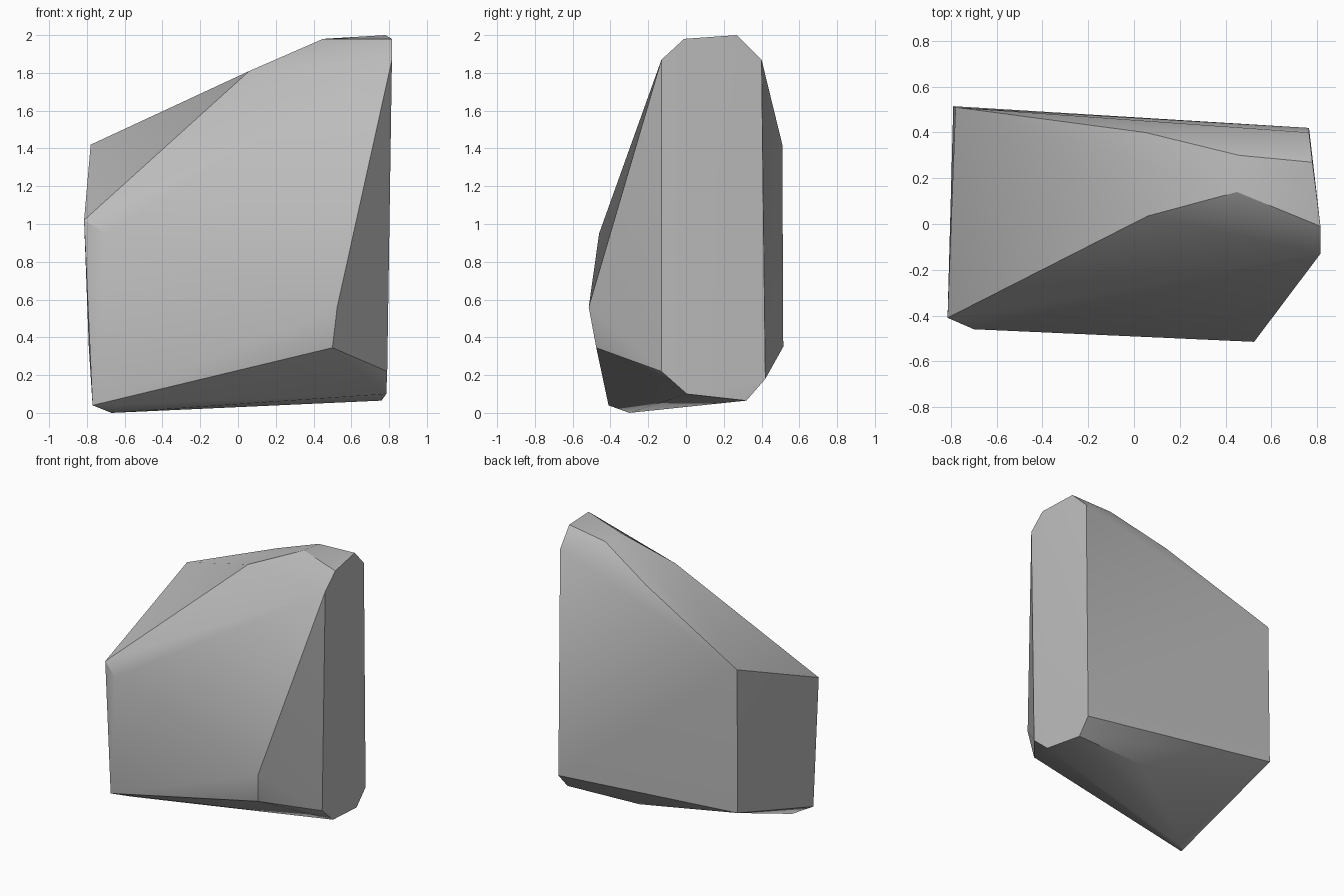
import bpy
import bmesh
import math
from mathutils import Vector

default_cube = bpy.data.objects.get("Cube")
if default_cube:
    bpy.data.objects.remove(default_cube, do_unlink=True)


def make_material(name, color):
    material = bpy.data.materials.new(name)
    material.use_nodes = True
    material.diffuse_color = color
    material.node_tree.nodes["Principled BSDF"].inputs["Base Color"].default_value = color
    return material


def make_boulder(name, corner_groups, material):
    """Wrap the chipped corners in one convex stone and clean up flat facets."""
    bm = bmesh.new()
    for group in corner_groups:
        for corner in group:
            bm.verts.new(Vector(corner))
    bmesh.ops.convex_hull(bm, input=bm.verts[:])
    loose = [vert for vert in bm.verts if not vert.link_faces]
    bmesh.ops.delete(bm, geom=loose, context="VERTS")
    bmesh.ops.dissolve_limit(bm, angle_limit=math.radians(1.5),
                             verts=bm.verts[:], edges=bm.edges[:])
    bmesh.ops.recalc_face_normals(bm, faces=bm.faces[:])
    mesh = bpy.data.meshes.new(name)
    bm.to_mesh(mesh)
    bm.free()
    mesh.materials.append(material)
    boulder = bpy.data.objects.new(name, mesh)
    bpy.context.collection.objects.link(boulder)
    return boulder


# Tall cleaved side with clipped corners
cleaved_side = [
    (.815, -.13, 1.87), (.815, -.01, 1.98), (.78, .27, 2), (.765, .4, 1.87),
    (.765, .42, .18), (.76, .32, .065), (.785, .005, .1), (.79, -.13, .22),
]

# Low opposite side
low_side = [
    (-.78, .51, 1.42), (-.79, .515, .35), (-.77, -.41, .04), (-.815, -.41, 1.02),
]

# Sloping crown
crown = [(.06, .035, 1.81), (.45, .14, 1.98), (.46, .3, 1.97), (.05, .4, 1.79)]

# Front bulge
front_bulge = [(-.7, -.46, .95), (.525, -.515, .56), (.5, -.475, .345)]

# Underside
underside = [(-.67, -.3, 0), (.18, .29, .07)]

stone_grey = make_material("stone grey", (.5, .5, .5, 1))
boulder = make_boulder(
    "boulder", [cleaved_side, low_side, crown, front_bulge, underside], stone_grey)

# Soft shading across shallow facets, crisp cleaved edges
bpy.ops.object.select_all(action="DESELECT")
boulder.select_set(True)
bpy.context.view_layer.objects.active = boulder
bpy.ops.object.shade_smooth_by_angle(angle=math.radians(30))
